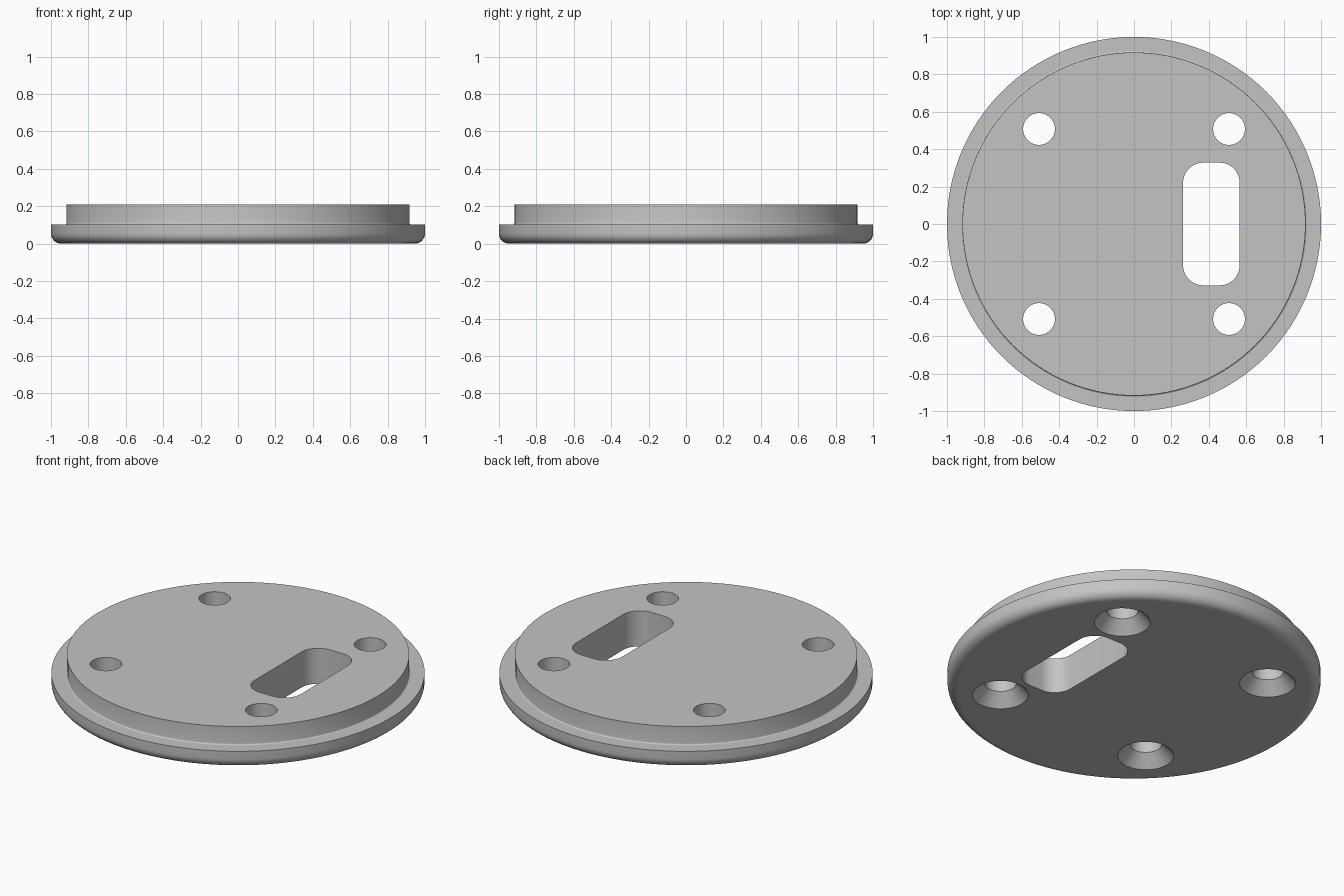
import bpy
import bmesh
import math

if "Cube" in bpy.data.objects:
    bpy.data.objects.remove(bpy.data.objects["Cube"])

HEIGHT, FLANGE_Z = 0.21, 0.102
BOSS_R, FLANGE_R = 0.917, 1.0


def arc(cx, cy, r, start, end, n):
    """Points on a circular arc, angles in degrees."""
    angles = [math.radians(start + (end - start) * i / n) for i in range(n + 1)]
    return [(cx + r * math.cos(a), cy + r * math.sin(a)) for a in angles]


def finish(name, bm):
    bmesh.ops.recalc_face_normals(bm, faces=bm.faces)
    mesh = bpy.data.meshes.new(name)
    bm.to_mesh(mesh)
    bm.free()
    obj = bpy.data.objects.new(name, mesh)
    bpy.context.collection.objects.link(obj)
    return obj


def lathe(name, profile, segments, x=0.0, y=0.0):
    """Closed solid of revolution from (radius, z) points, with flat caps."""
    bm = bmesh.new()
    rings = []
    for r, z in profile:
        pts = arc(x, y, r, 0, 360, segments)[:-1]
        rings.append([bm.verts.new((px, py, z)) for px, py in pts])
    for a, b in zip(rings, rings[1:]):
        for i in range(segments):
            j = (i + 1) % segments
            bm.faces.new((a[i], a[j], b[j], b[i]))
    bm.faces.new(rings[0][::-1])
    bm.faces.new(rings[-1])
    return finish(name, bm)


def rounded_slot(name, x0, x1, y0, y1, r, z0, z1):
    """Upright prism with a rounded rectangle outline."""
    outline = (arc(x1 - r, y1 - r, r, 0, 90, 12) + arc(x0 + r, y1 - r, r, 90, 180, 12)
               + arc(x0 + r, y0 + r, r, 180, 270, 12) + arc(x1 - r, y0 + r, r, 270, 360, 12))
    bm = bmesh.new()
    face = bm.faces.new([bm.verts.new((x, y, z0)) for x, y in outline])
    top = bmesh.ops.extrude_face_region(bm, geom=[face])["geom"]
    verts = [v for v in top if isinstance(v, bmesh.types.BMVert)]
    bmesh.ops.translate(bm, verts=verts, vec=(0, 0, z1 - z0))
    return finish(name, bm)


# Stepped round plate: rounded lower rim, flange, small fillet, raised boss
fillet, edge = 0.008, 0.055
profile = arc(FLANGE_R - edge, edge, edge, -90, 0, 8)
profile += [(FLANGE_R, FLANGE_Z)]
profile += arc(BOSS_R + fillet, FLANGE_Z + fillet, fillet, 270, 180, 4)
profile += [(BOSS_R, HEIGHT)]
plate = lathe("cover_plate", profile, 128)

# Countersunk screw holes, wide at the underside
hole_r, sink_r, sink_depth = 0.085, 0.15, 0.07
slope = (sink_r - hole_r) / sink_depth
screw = [(sink_r + 0.05 * slope, -0.05), (hole_r, sink_depth), (hole_r, HEIGHT + 0.1)]
cutters = [lathe("screw_hole_cutter", screw, 48, sx * 0.508, sy * 0.508)
           for sx in (-1, 1) for sy in (-1, 1)]

# Cable slot through the plate
cutters.append(rounded_slot("slot_cutter", 0.262, 0.565, -0.328, 0.328, 0.108, -0.1, HEIGHT + 0.1))

bpy.context.view_layer.objects.active = plate
plate.select_set(True)
for cutter in cutters:
    mod = plate.modifiers.new("cut", "BOOLEAN")
    mod.operation, mod.solver, mod.object = "DIFFERENCE", "EXACT", cutter
    bpy.ops.object.modifier_apply(modifier=mod.name)
    bpy.data.objects.remove(cutter, do_unlink=True)

# Smooth round walls, flat horizontal faces
bpy.ops.object.shade_smooth_by_angle(angle=math.radians(30))
for poly in plate.data.polygons:
    if abs(poly.normal.z) > 0.999:
        poly.use_smooth = False

grey = bpy.data.materials.new("plain_grey")
grey.diffuse_color = (0.55, 0.55, 0.55, 1.0)
grey.use_nodes = True
grey.node_tree.nodes["Principled BSDF"].inputs["Base Color"].default_value = grey.diffuse_color
plate.data.materials.clear()
plate.data.materials.append(grey)
